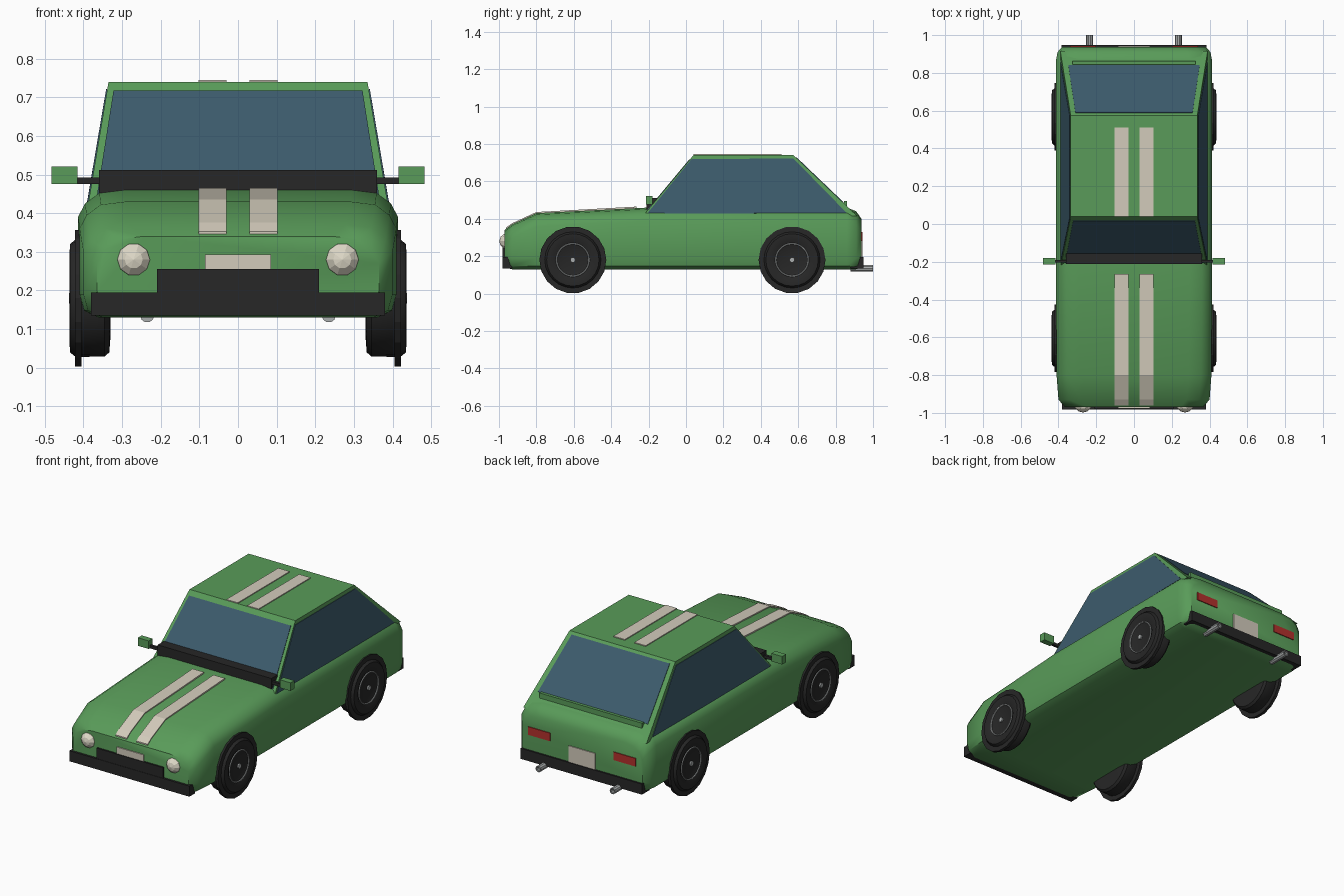
import bpy, bmesh, math
from mathutils import Vector

old = bpy.data.objects.get("Cube")
if old:
    bpy.data.objects.remove(old, do_unlink=True)


def material(name, r, g, b):
    m = bpy.data.materials.new(name)
    m.use_nodes = True
    m.diffuse_color = (r, g, b, 1)
    m.node_tree.nodes["Principled BSDF"].inputs["Base Color"].default_value = (r, g, b, 1)
    return m


GREEN = material("green_paint", 0.1, 0.33, 0.1)
GLASS = material("blue_glass", 0.045, 0.105, 0.15)
BLACK = material("black_trim", 0.02, 0.02, 0.02)
CREAM = material("cream_stripe", 0.65, 0.6, 0.5)
LAMP = material("lamp_ivory", 0.74, 0.7, 0.58)
RED = material("tail_red", 0.45, 0.03, 0.025)
METAL = material("grey_metal", 0.4, 0.42, 0.42)


def mesh_object(name, verts, faces, mat):
    me = bpy.data.meshes.new(name)
    me.from_pydata(verts, [], faces)
    bm = bmesh.new()
    bm.from_mesh(me)
    bmesh.ops.recalc_face_normals(bm, faces=bm.faces)
    bm.to_mesh(me)
    bm.free()
    me.materials.append(mat)
    ob = bpy.data.objects.new(name, me)
    bpy.context.collection.objects.link(ob)
    return ob


def smooth(ob, angle):
    bpy.ops.object.select_all(action="DESELECT")
    ob.select_set(True)
    bpy.context.view_layer.objects.active = ob
    bpy.ops.object.shade_smooth_by_angle(angle=math.radians(angle))


def box(name, x, y, z, mat):
    verts = [(a, b, c) for a in x for b in y for c in z]
    faces = [(0, 1, 3, 2), (4, 5, 7, 6), (0, 1, 5, 4), (2, 3, 7, 6), (0, 2, 6, 4), (1, 3, 7, 5)]
    return mesh_object(name, verts, faces, mat)


def loft(name, rings, mat):
    # joins equal closed rings and caps both ends
    n = len(rings[0])
    faces = [(k * n + i, k * n + (i + 1) % n, (k + 1) * n + (i + 1) % n, (k + 1) * n + i)
             for k in range(len(rings) - 1) for i in range(n)]
    faces += [tuple(range(n)), tuple(range((len(rings) - 1) * n, len(rings) * n))]
    return mesh_object(name, [v for r in rings for v in r], faces, mat)


def lathe(name, centre, profile, mat, axis="x", sides=18):
    # profile holds (distance along the axis, radius)
    rings = []
    for d, r in profile:
        ring = []
        for i in range(sides):
            t = 2 * math.pi * i / sides
            u, w = r * math.cos(t), r * math.sin(t)
            ring.append(Vector(centre) + Vector((d, u, w) if axis == "x" else (u, d, w)))
        rings.append(ring)
    return loft(name, rings, mat)


# Body shell: rounded sections along the length (y, half width, bottom, top)
sections = [(-0.97, 0.365, 0.14, 0.34), (-0.93, 0.4, 0.13, 0.37), (-0.8, 0.41, 0.13, 0.43),
            (-0.2, 0.414, 0.13, 0.46), (0.86, 0.414, 0.13, 0.46),
            (0.91, 0.405, 0.13, 0.44), (0.938, 0.38, 0.14, 0.4)]
rings = []
for y, w, lo, hi in sections:
    half = [(w - 0.05, lo), (w - 0.012, lo + 0.018), (w, lo + 0.06),
            (w, hi - 0.07), (w - 0.018, hi - 0.035), (w - 0.055, hi - 0.008), (w - 0.12, hi)]
    rings.append([(x, y, z) for x, z in half] + [(-x, y, z) for x, z in reversed(half)])
body = loft("body", rings, GREEN)
smooth(body, 45)

# Cabin shell
base_f, base_r = (0.39, -0.235, 0.41), (0.39, 0.915, 0.415)
top_f, top_r = (0.335, 0.04, 0.74), (0.335, 0.575, 0.74)


def flip(p):
    return Vector((-p[0], p[1], p[2]))


outline = [base_f, top_f, top_r, base_r]
loft("cabin", [[flip(p) for p in outline], [Vector(p) for p in outline]], GREEN)


def window(name, bl, br, tr, tl, u0, u1, v0, v1):
    # thin pane laid on a cabin face, trimmed by fractions
    bl, br, tr, tl = map(Vector, (bl, br, tr, tl))

    def at(u, v):
        return bl.lerp(br, u).lerp(tl.lerp(tr, u), v)
    n = (br - bl).cross(tl - bl).normalized() * 0.003
    ring = [at(u0, v0), at(u1, v0), at(u1, v1), at(u0, v1)]
    loft(name, [[p - n for p in ring], [p + n for p in ring]], GLASS)


window("windscreen", flip(base_f), base_f, top_f, flip(top_f), 0.025, 0.975, 0.1, 0.925)
window("rear_window", base_r, flip(base_r), flip(top_r), top_r, 0.04, 0.96, 0.22, 0.96)
window("left_window", base_f, base_r, top_r, top_f, 0.012, 0.965, 0.05, 0.94)
window("right_window", flip(base_r), flip(base_f), flip(top_f), flip(top_r), 0.035, 0.988, 0.05, 0.94)
box("rear_window_lip", (-0.325, 0.325), (0.845, 0.862), (0.44, 0.495), GREEN)
box("windscreen_cowl", (-0.36, 0.36), (-0.212, -0.155), (0.45, 0.512), BLACK)

# Bumpers, plates
box("front_bumper", (-0.38, 0.38), (-0.982, -0.93), (0.135, 0.195), BLACK)
box("front_bumper_centre", (-0.21, 0.21), (-0.98, -0.94), (0.195, 0.255), BLACK)
box("rear_bumper", (-0.385, 0.385), (0.88, 0.948), (0.135, 0.195), BLACK)
box("front_plate", (-0.085, 0.085), (-0.976, -0.968), (0.24, 0.293), CREAM)
box("rear_plate", (-0.085, 0.085), (0.936, 0.943), (0.19, 0.288), CREAM)

# Stripe path over the bonnet
bonnet = [(-0.962, 0.353), (-0.93, 0.376), (-0.8, 0.436), (-0.265, 0.465)]

for side, s in (("left", 1), ("right", -1)):
    inner, outer = 0.03 * s, 0.102 * s
    rings = [[(inner, y, z - 0.008), (outer, y, z - 0.008), (outer, y, z), (inner, y, z)]
             for y, z in bonnet]
    loft(side + "_bonnet_stripe", rings, CREAM)
    box(side + "_roof_stripe", (inner, outer), (0.04, 0.51), (0.738, 0.745), CREAM)
    box(side + "_tail_light", (0.2 * s, 0.34 * s), (0.934, 0.943), (0.282, 0.328), RED)

    # Headlight: faceted ball
    ball = [(-0.045 * math.cos(a), max(0.047 * math.sin(a), 0.001))
            for a in [math.pi * i / 6 for i in range(7)]]
    lathe(side + "_headlight", (0.27 * s, -0.953, 0.28), ball, LAMP, "y", 10)

    # Exhaust pipe
    lathe(side + "_exhaust", (0.235 * s, 0, 0.135),
          [(0.88, 0.018), (1.0, 0.018), (1.0, 0.012), (0.97, 0.012)], METAL, "y", 10)

    # Door mirror and stalk
    box(side + "_mirror", (0.415 * s, 0.483 * s), (-0.215, -0.18), (0.475, 0.521), GREEN)
    box(side + "_mirror_stalk", (0.35 * s, 0.42 * s), (-0.205, -0.19), (0.475, 0.492), BLACK)

    # Wheels: tyre, wide outer flange, rim ring and hub
    for end, y in (("front", -0.605), ("rear", 0.567)):
        name, centre = side + "_" + end, (0, y, 0.18)
        tyre = [(0.33, 0.1), (0.333, 0.14), (0.345, 0.151), (0.42, 0.152), (0.435, 0.14),
                (0.436, 0.105), (0.428, 0.092), (0.428, 0.01)]
        wheel = lathe(name + "_tyre", centre, [(d * s, r) for d, r in tyre], BLACK, sides=24)
        smooth(wheel, 40)
        lathe(name + "_flange", centre, [(0.405 * s, 0.179), (0.422 * s, 0.179)], BLACK)
        bpy.ops.mesh.primitive_torus_add(major_segments=28, minor_segments=6,
                                         major_radius=0.087, minor_radius=0.004,
                                         location=(0.43 * s, y, 0.18),
                                         rotation=(0, math.pi / 2, 0))
        rim = bpy.context.object
        rim.name = name + "_rim_ring"
        rim.data.materials.append(METAL)
        lathe(name + "_hub", centre, [(0.42 * s, 0.014), (0.437 * s, 0.014)], METAL, sides=10)
